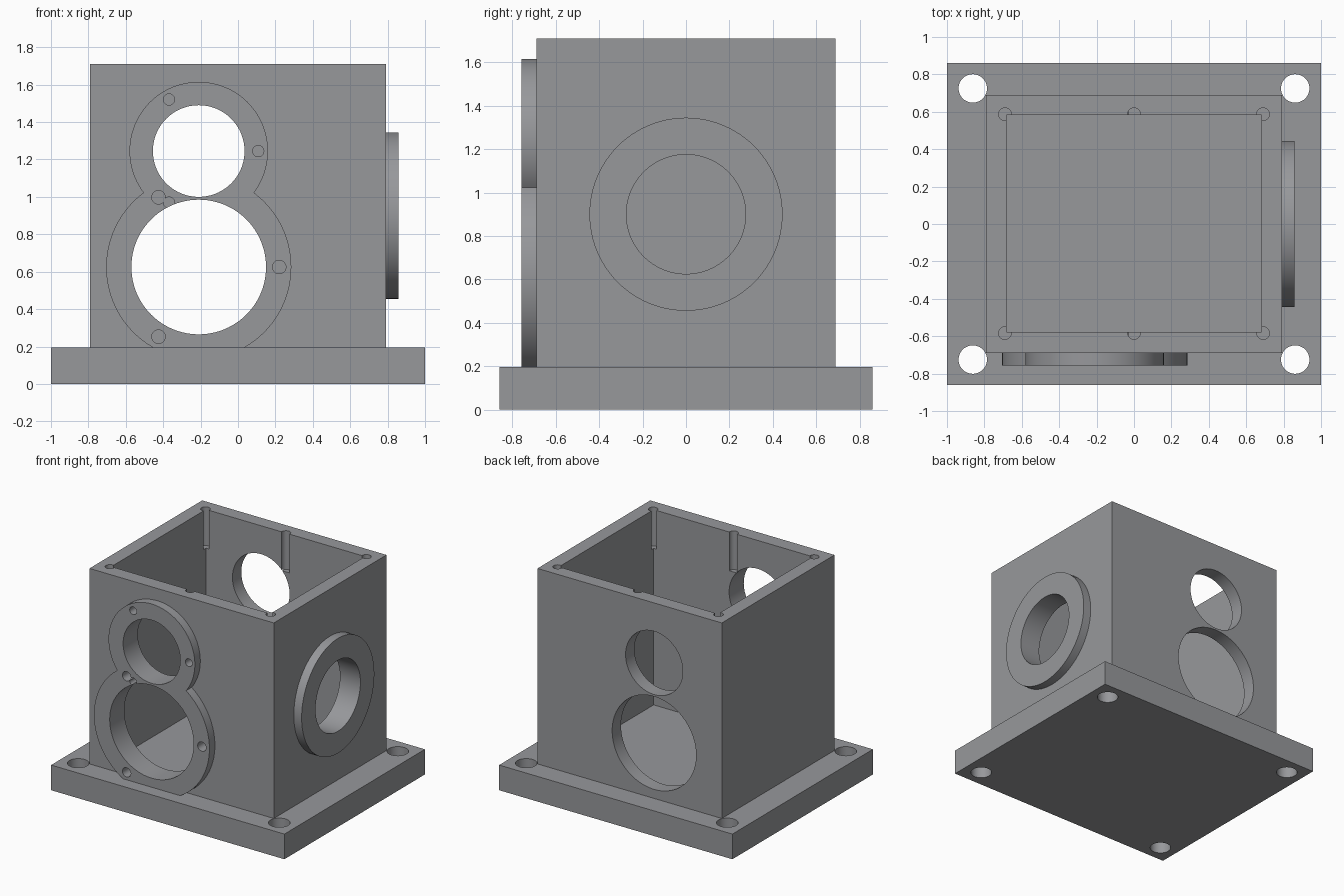
import bpy
import math
from mathutils import Matrix, Vector

if "Cube" in bpy.data.objects:
    bpy.data.objects.remove(bpy.data.objects["Cube"])

gray = bpy.data.materials.new("plain gray")
gray.diffuse_color = (0.31, 0.315, 0.33, 1)
gray.use_nodes = True
gray.node_tree.nodes["Principled BSDF"].inputs["Base Color"].default_value = gray.diffuse_color


def block(name, lo, hi):
    """Box between two opposite corners."""
    lo, hi = Vector(lo), Vector(hi)
    bpy.ops.mesh.primitive_cube_add(size=1)
    ob = bpy.context.object
    ob.name = name
    ob.data.transform(Matrix.Translation((lo + hi) / 2) @ Matrix.Diagonal((*(hi - lo), 1)))
    ob.data.materials.append(gray)
    return ob


def rod(name, start, end, radius, sides=96):
    """Cylinder running from start to end."""
    start, end = Vector(start), Vector(end)
    axis = end - start
    bpy.ops.mesh.primitive_cylinder_add(vertices=sides, radius=radius, depth=axis.length)
    ob = bpy.context.object
    ob.name = name
    turn = axis.to_track_quat('Z', 'Y').to_matrix().to_4x4()
    ob.data.transform(Matrix.Translation((start + end) / 2) @ turn)
    ob.data.materials.append(gray)
    return ob


def combine(target, other, operation):
    """Apply a boolean and discard the second solid."""
    mod = target.modifiers.new(operation, 'BOOLEAN')
    mod.operation = operation
    mod.solver = 'EXACT'
    mod.object = other
    bpy.context.view_layer.objects.active = target
    bpy.ops.object.modifier_apply(modifier=mod.name)
    bpy.data.objects.remove(other, do_unlink=True)


BASE_TOP, TOP = 0.195, 1.71
HOLE_X = -0.21
# front openings: height, boss radius, hole radius, screw circle radius, screw radius
ports = [(1.245, 0.37, 0.245, 0.318, 0.03),
         (0.625, 0.495, 0.36, 0.43, 0.036)]

# Base plate with the box and round bosses fused on
housing = block("housing", (-1, -0.86, 0), (1, 0.86, BASE_TOP))
combine(housing, block("box", (-0.79, -0.69, 0.1), (0.79, 0.69, TOP)), 'UNION')
for z, boss_r, _, _, _ in ports:
    combine(housing, rod("front_boss", (HOLE_X, -0.757, z), (HOLE_X, -0.63, z), boss_r), 'UNION')
combine(housing, rod("side_boss", (0.857, 0, 0.9), (0.73, 0, 0.9), 0.445), 'UNION')

# Hollow interior, open at the top
combine(housing, block("cavity", (-0.682, -0.578, BASE_TOP + 0.002), (0.682, 0.582, 2)), 'DIFFERENCE')

# Openings through front and back, with three screw holes around each in front
for z, _, hole_r, ring_r, screw_r in ports:
    combine(housing, rod("port", (HOLE_X, -1, z), (HOLE_X, 1, z), hole_r), 'DIFFERENCE')
    for k in range(3):
        a = math.radians(120 * k)
        x, zz = HOLE_X + ring_r * math.cos(a), z + ring_r * math.sin(a)
        combine(housing, rod("screw_hole", (x, -1, zz), (x, -0.65, zz), screw_r, 32), 'DIFFERENCE')

# Opening in the right wall
combine(housing, rod("side_port", (0.5, 0, 0.9), (1.2, 0, 0.9), 0.275), 'DIFFERENCE')

# Mounting holes in the base corners
for sx in (-1, 1):
    for sy in (-1, 1):
        x, y = 0.862 * sx, 0.725 * sy
        combine(housing, rod("mount_hole", (x, y, -0.5), (x, y, 0.5), 0.076, 48), 'DIFFERENCE')

# Screw grooves along the inner rim for a lid
for x in (-0.69, 0, 0.69):
    for y in (-0.583, 0.587):
        combine(housing, rod("lid_groove", (x, y, TOP - 0.3), (x, y, 2), 0.034, 32), 'DIFFERENCE')

bpy.ops.object.select_all(action='DESELECT')
housing.select_set(True)
bpy.context.view_layer.objects.active = housing
bpy.ops.object.shade_smooth_by_angle(angle=math.radians(30))
